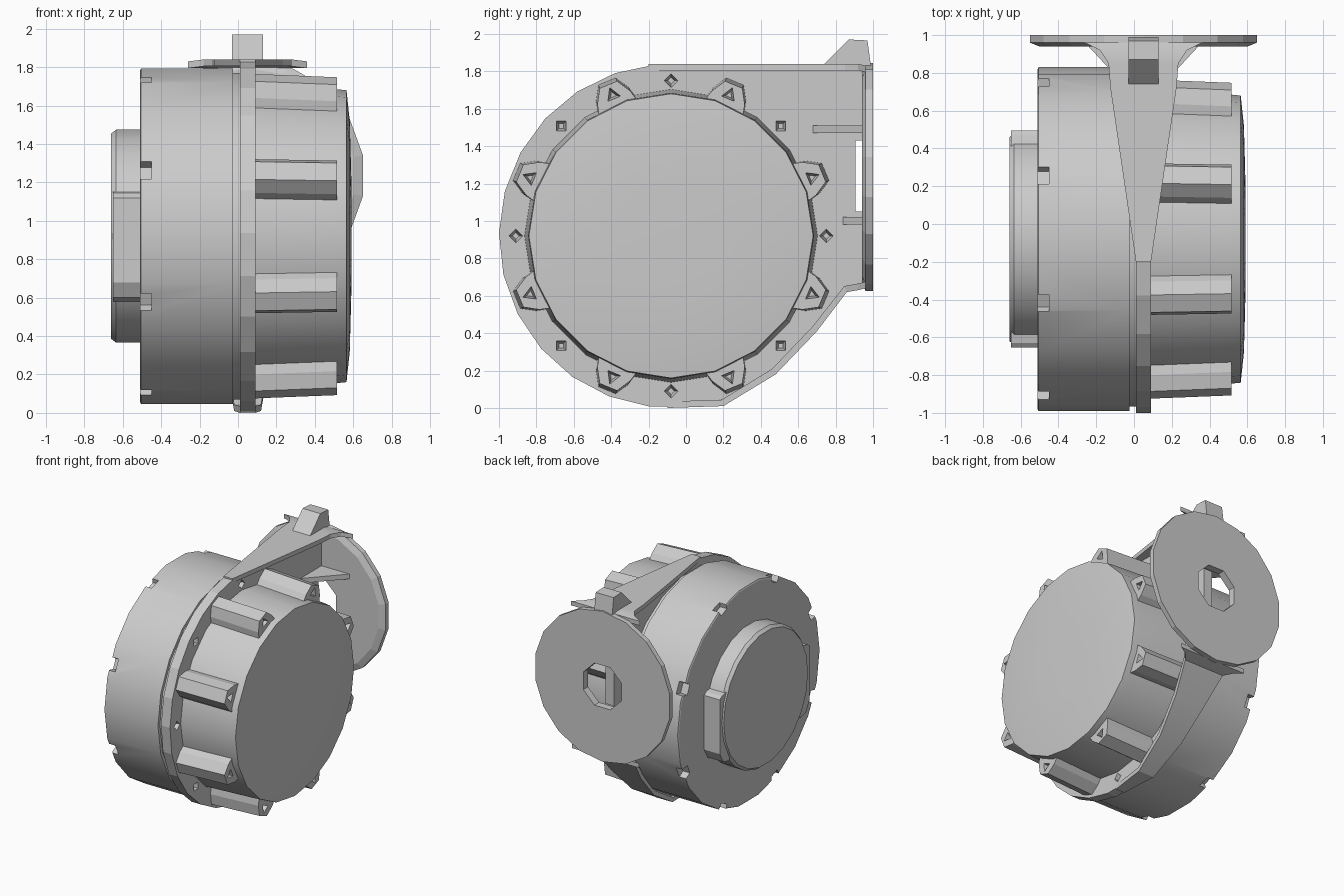
import bpy, bmesh, math
from mathutils import Matrix, Vector

cube = bpy.data.objects.get("Cube")
if cube:
    bpy.data.objects.remove(cube, do_unlink=True)

CY, CZ = -0.08, 0.92          # drum axis, parallel to x
MID = 0.05                    # middle of the mounting plate in x

grey = bpy.data.materials.new("light_grey")
grey.use_nodes = True
COLOUR = (0.6, 0.6, 0.6, 1)
grey.diffuse_color = COLOUR
grey.node_tree.nodes["Principled BSDF"].inputs["Base Color"].default_value = COLOUR


def finish(name, bm, smooth=True):
    bmesh.ops.recalc_face_normals(bm, faces=bm.faces)
    mesh = bpy.data.meshes.new(name)
    bm.to_mesh(mesh)
    bm.free()
    mesh.materials.append(grey)
    ob = bpy.data.objects.new(name, mesh)
    bpy.context.collection.objects.link(ob)
    if smooth:
        bpy.ops.object.select_all(action='DESELECT')
        ob.select_set(True)
        bpy.context.view_layer.objects.active = ob
        bpy.ops.object.shade_smooth_by_angle(angle=math.radians(25))
    return ob


def loft(bm, rings):
    """Skin closed rings of points and cap both ends."""
    rows = [[bm.verts.new(p) for p in ring] for ring in rings]
    n = len(rows[0])
    for a, b in zip(rows, rows[1:]):
        for i in range(n):
            j = (i + 1) % n
            bm.faces.new((a[i], a[j], b[j], b[i]))
    bm.faces.new(rows[0])
    bm.faces.new(rows[-1])


def polar(x, r, a, t=0.0):
    """Point at radius r and angle a about the drum axis, shifted t sideways."""
    c, s = math.cos(a), math.sin(a)
    return Vector((x, CY + r * c - t * s, CZ + r * s + t * c))


def lathe(name, profile, seg, squash=1.0):
    bm = bmesh.new()
    rings = []
    for x, r in profile:
        ring = [polar(x, r, 2 * math.pi * i / seg) for i in range(seg)]
        for p in ring:
            p.z = CZ + (p.z - CZ) * squash
        rings.append(ring)
    loft(bm, rings)
    return finish(name, bm)


def prism(name, rings, smooth=False):
    bm = bmesh.new()
    loft(bm, rings)
    return finish(name, bm, smooth)


def cut(target, cutter):
    """Subtract the cutter from the target for good."""
    mod = target.modifiers.new("cut", 'BOOLEAN')
    mod.operation = 'DIFFERENCE'
    mod.solver = 'EXACT'
    mod.object = cutter
    bpy.context.view_layer.update()
    dg = bpy.context.evaluated_depsgraph_get()
    mesh = bpy.data.meshes.new_from_object(target.evaluated_get(dg))
    target.modifiers.clear()
    target.data = mesh
    bpy.data.objects.remove(cutter, do_unlink=True)


EIGHTH = math.pi / 4
boss_angles = [EIGHTH * (k + 0.5) for k in range(8)]
hole_angles = [EIGHTH * k for k in range(8)]


def pits(x, depth, r, size, angles, sides):
    """Tapered recesses pointing into the -x direction."""
    bm = bmesh.new()
    for a in angles:
        rings = []
        for px, s in ((x + 0.01, size), (x - depth, size * 0.45)):
            c = polar(px, r, a)
            rings.append([c + Vector((0, s * math.cos(q), s * math.sin(q)))
                          for q in (a + 2 * math.pi * i / sides for i in range(sides))])
        loft(bm, rings)
    return finish("pit_cutter", bm, False)


# Main drum with a narrow groove beside the plate and rim notches
drum = lathe("main_drum", [(-0.51, 0.9), (-0.505, 0.91), (-0.025, 0.91),
                           (-0.025, 0.885), (0.03, 0.885)], 22, 0.97)
bm = bmesh.new()
for a in boss_angles:
    loft(bm, [[polar(x, r, a, t) for r, t in
               ((0.84, -0.04), (0.96, -0.06), (0.96, 0.06), (0.84, 0.04))]
              for x in (-0.56, -0.45)])
cut(drum, finish("notch_cutter", bm, False))

# Hub with a pad on either side
lathe("hub", [(-0.5, 0.56), (-0.635, 0.56), (-0.66, 0.54)], 22)
for side, label in ((-1, "front"), (1, "back")):
    outline = [(0.45, -0.34), (0.53, -0.32), (0.575, -0.24),
               (0.575, 0.2), (0.55, 0.22), (0.45, 0.24)]
    prism("hub_pad_" + label, [[(x, CY + side * y, CZ + z) for y, z in outline]
                               for x in (-0.5, -0.65)])

# Mounting plate: round on the front, running out to the outlet at the back
outline = [(CY + 0.92 * math.cos(a), CZ + 0.92 * math.sin(a))
           for a in (math.radians(95 + 14 * i) for i in range(15))]
outline += [(0.2, 0.03), (0.48, 0.19), (0.7, 0.42), (0.86, 0.63), (0.96, 0.66),
            (0.96, 1.05), (0.905, 1.05), (0.905, 1.43), (0.96, 1.43), (0.96, 1.83)]
plate = prism("mounting_plate", [[(x, y, z) for y, z in outline] for x in (0.01, 0.09)])
cut(plate, pits(0.09, 0.06, 0.83, 0.04, hole_angles, 4))


# Flared walls along the upper and lower edge of the plate
def wall(name, path, thickness):
    rings = []
    for y, z, half, ny, nz in path:
        rings.append([(MID - half, y, z), (MID + half, y, z),
                      (MID + half, y + ny * thickness, z + nz * thickness),
                      (MID - half, y + ny * thickness, z + nz * thickness)])
    return prism(name, rings, True)


wall("upper_wall", [(-0.2, 1.84, 0.04, 0, -1), (0.72, 1.84, 0.175, 0, -1),
                    (0.85, 1.84, 0.185, 0, -1), (0.92, 1.84, 0.23, 0, -1),
                    (0.96, 1.83, 0.31, 0, -1)], 0.035)
wall("lower_wall", [(-0.1, 0.0, 0.04, 0, 1), (0.2, 0.01, 0.07, -0.3, 0.95),
                    (0.48, 0.18, 0.1, -0.6, 0.8), (0.7, 0.41, 0.135, -0.7, 0.7),
                    (0.86, 0.62, 0.18, -0.4, 0.9), (0.92, 0.63, 0.23, 0, 1),
                    (0.96, 0.64, 0.3, 0, 1)], 0.035)

# Outlet disc with its opening
ZC = 1.235


def disc_ring(y, r, seg):
    return [(MID + r * math.cos(a), y, ZC + r * math.sin(a))
            for a in (2 * math.pi * (i + 0.5) / seg for i in range(seg))]


disc = prism("outlet_disc", [disc_ring(0.94, 0.56, 18), disc_ring(0.96, 0.61, 18),
                             disc_ring(1.0, 0.61, 18)])
cut(disc, prism("bore_cutter", [disc_ring(0.8, 0.185, 8), disc_ring(1.1, 0.185, 8)]))

# Lug on top of the outlet
lug = [(0.72, 1.82), (0.87, 1.97), (0.97, 1.965), (0.99, 1.82)]
prism("top_lug", [[(x, y, z) for y, z in lug] for x in (MID - 0.08, MID + 0.08)])

# Gussets between plate and disc, on both faces
for side, label in ((1, "left"), (-1, "right")):
    for z, start, reach, level in ((1.49, 0.68, 0.3, "upper"), (1.0, 0.84, 0.17, "lower")):
        tri = [(0.0, start), (0.05, start), (reach, 0.95), (0.0, 0.95)]
        prism(level + "_gusset_" + label,
              [[(MID + side * x, y, z + h) for x, y in tri] for h in (-0.02, 0.02)])

# Cover drum with a slightly domed end
lathe("cover_drum", [(0.05, 0.785), (0.515, 0.765), (0.565, 0.76),
                     (0.582, 0.6), (0.59, 0.3)], 20)

# Screw bosses around the cover
section = [(0.7, -0.12), (0.8, -0.095), (0.875, -0.05),
           (0.875, 0.05), (0.8, 0.095), (0.7, 0.12)]
bm = bmesh.new()
for a in boss_angles:
    loft(bm, [[polar(x, r + lift, a, t) for r, t in section]
              for x, lift in ((0.05, 0.02), (0.515, 0.0))])
bosses = finish("screw_bosses", bm, False)
cut(bosses, pits(0.515, 0.08, 0.815, 0.045, boss_angles, 3))
